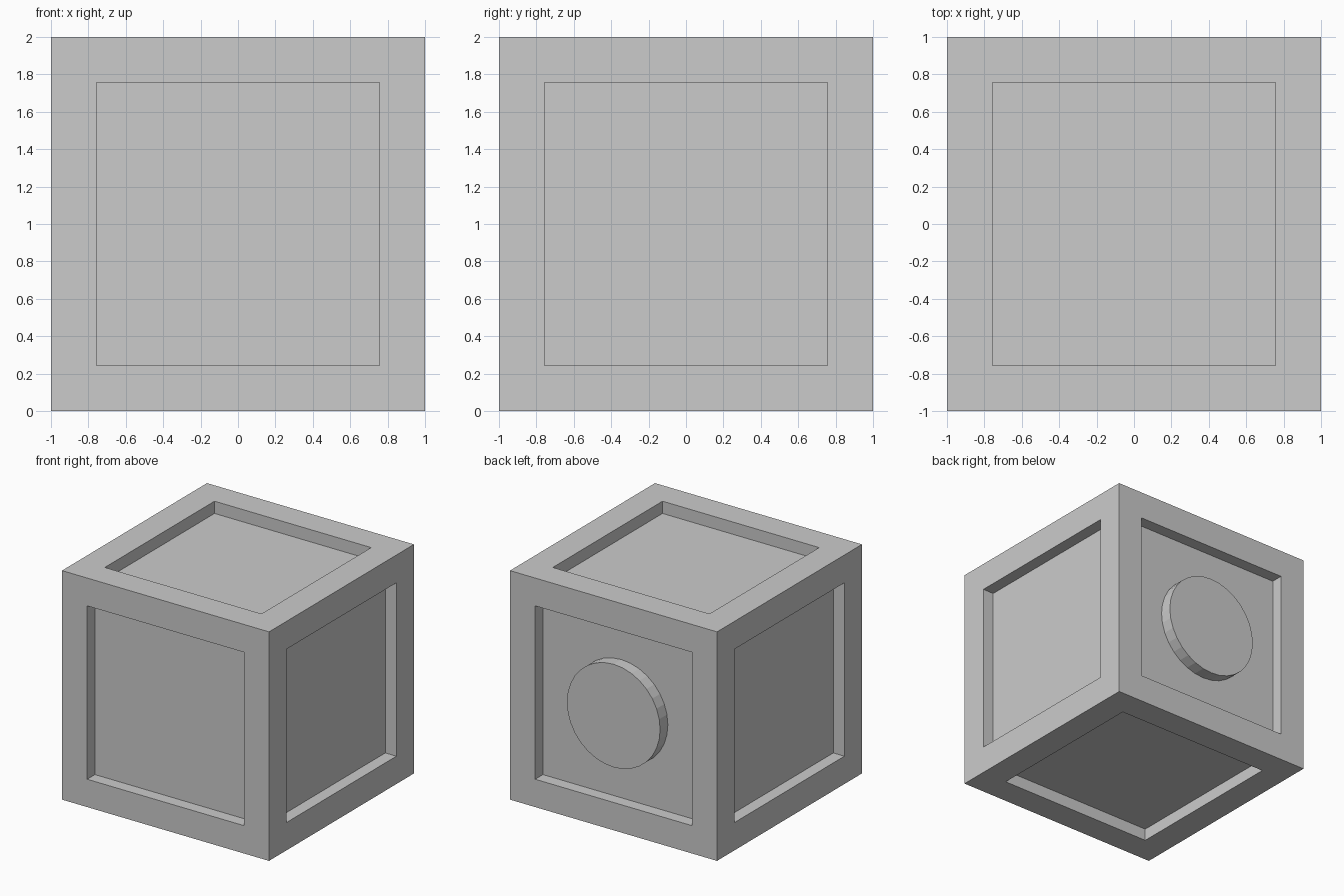
import bpy, bmesh
from math import radians

if "Cube" in bpy.data.objects:
    bpy.data.objects.remove(bpy.data.objects["Cube"])

DEPTH = 0.107    # how far the panels sit below the frame
BORDER = 0.243   # frame width


def add_object(name, bm):
    bmesh.ops.recalc_face_normals(bm, faces=bm.faces[:])
    mesh = bpy.data.meshes.new(name)
    bm.to_mesh(mesh)
    bm.free()
    obj = bpy.data.objects.new(name, mesh)
    bpy.context.collection.objects.link(obj)
    return obj


# Cube with a square recessed panel on all six sides
bm = bmesh.new()
bmesh.ops.create_cube(bm, size=2)
panels = bm.faces[:]
bmesh.ops.inset_individual(bm, faces=panels, thickness=BORDER, use_even_offset=True)
normals = [f.normal.copy() for f in panels]
floors = bmesh.ops.extrude_discrete_faces(bm, faces=panels)["faces"]
for face, normal in zip(floors, normals):
    bmesh.ops.translate(bm, verts=face.verts[:], vec=-normal * DEPTH)
crate = add_object("crate_body", bm)
crate.location.z = 1

# Round button on the back panel, flush with the frame
bm = bmesh.new()
bmesh.ops.create_cone(bm, cap_ends=True, segments=32,
                      radius1=0.45, radius2=0.45, depth=DEPTH)
button = add_object("back_button", bm)
button.rotation_euler.x = radians(90)
button.location = (0, 1 - DEPTH / 2, 1)
